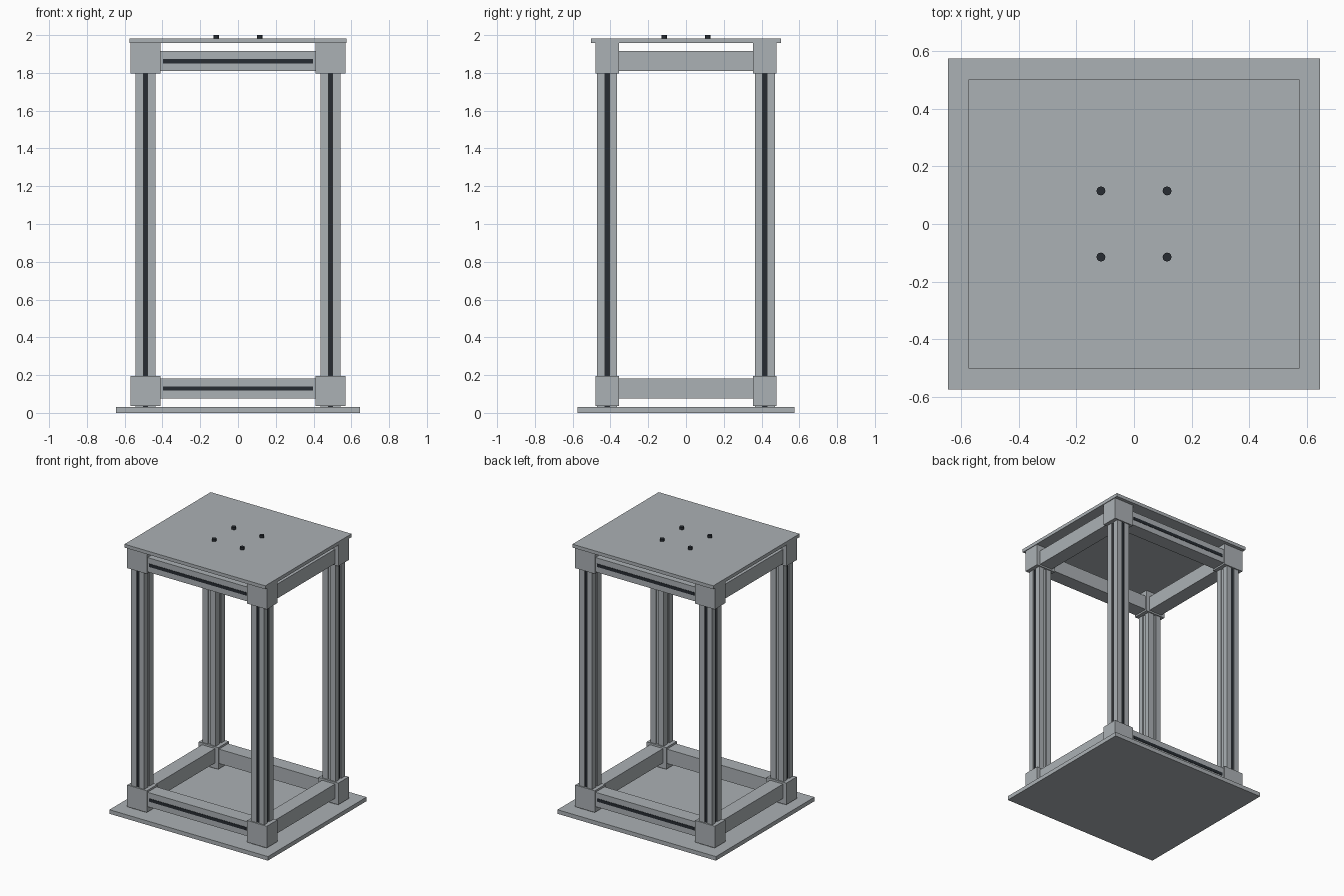
import bpy, bmesh, math
from mathutils import Vector, Matrix

cube = bpy.data.objects.get("Cube")
if cube:
    bpy.data.objects.remove(cube, do_unlink=True)


def make_material(name, rgb, rough):
    mat = bpy.data.materials.new(name)
    mat.use_nodes = True
    mat.diffuse_color = (*rgb, 1)
    bsdf = mat.node_tree.nodes["Principled BSDF"]
    bsdf.inputs["Base Color"].default_value = (*rgb, 1)
    bsdf.inputs["Roughness"].default_value = rough
    return mat


GREY = make_material("aluminium_grey", (0.41, 0.44, 0.46), 0.5)
DARK = make_material("slot_black", (0.02, 0.025, 0.032), 0.6)


def add_object(name, bm, *mats):
    bmesh.ops.recalc_face_normals(bm, faces=bm.faces)
    mesh = bpy.data.meshes.new(name)
    bm.to_mesh(mesh)
    bm.free()
    for mat in mats:
        mesh.materials.append(mat)
    obj = bpy.data.objects.new(name, mesh)
    bpy.context.collection.objects.link(obj)
    return obj


def box(name, center, size, mat):
    bm = bmesh.new()
    bmesh.ops.create_cube(bm, size=1, matrix=Matrix.Translation(center) @ Matrix.Diagonal((*size, 1)))
    return add_object(name, bm, mat)


# Main dimensions
POST_X, POST_Y = 0.49, 0.417      # post centres
BAR = 0.053                       # half width of posts and rails
BRACKET = (0.16, 0.122, 0.16)
BASE_TOP, CAP_BOTTOM, CAP_TOP = 0.03, 1.957, 1.982
LEVELS = {"lower": (0.116, 0.129), "upper": (1.877, 1.862)}   # bracket z, rail z


def slotted_post(name, sx, sy):
    """Square extrusion with a shallow groove on each side, dark on the outer sides."""
    groove, depth = 0.0115, 0.008
    side = [(-groove, -BAR), (-groove, -BAR + depth), (groove, -BAR + depth), (groove, -BAR), (BAR, -BAR)]
    bm = bmesh.new()
    ring = []
    for k in range(4):
        turn = Matrix.Rotation(k * math.pi / 2, 3, 'Z')
        ring += [bm.verts.new(turn @ Vector((x, y, BASE_TOP))) for x, y in side]
    base = bm.faces.new(ring)
    new = bmesh.ops.extrude_face_region(bm, geom=[base])["geom"]
    bmesh.ops.translate(bm, vec=(0, 0, CAP_BOTTOM - BASE_TOP),
                        verts=[v for v in new if isinstance(v, bmesh.types.BMVert)])
    bmesh.ops.recalc_face_normals(bm, faces=bm.faces)
    # Outer groove floors are dark
    for f in bm.faces:
        n, c = f.normal, f.calc_center_median()
        floor = abs(n.z) < 0.1 and abs(n.dot(c) - (BAR - depth)) < 0.001
        if floor and (n.x * sx > 0.5 or n.y * sy > 0.5):
            f.material_index = 1
    bmesh.ops.translate(bm, vec=(sx * POST_X, sy * POST_Y, 0), verts=bm.verts)
    return add_object(name, bm, GREY, DARK)


# Plates
box("base_plate", (0, 0, BASE_TOP / 2), (1.294, 1.15, BASE_TOP), GREY)
box("top_plate", (0, 0, (CAP_BOTTOM + CAP_TOP) / 2), (1.15, 1.006, CAP_TOP - CAP_BOTTOM), GREY)

# Posts and corner brackets
for sx, x_name in ((1, "left"), (-1, "right")):
    for sy, y_name in ((-1, "front"), (1, "back")):
        slotted_post(f"{y_name}_{x_name}_post", sx, sy)
        for level, (bz, _) in LEVELS.items():
            box(f"{level}_{y_name}_{x_name}_bracket", (sx * POST_X, sy * POST_Y, bz), BRACKET, GREY)

# Rails at both levels, with dark slot strips on the front and back
rail_x = 2 * POST_X - BRACKET[0]
rail_y = 2 * POST_Y - BRACKET[1]
for level, (_, rz) in LEVELS.items():
    for sy, y_name in ((-1, "front"), (1, "back")):
        box(f"{level}_{y_name}_rail", (0, sy * POST_Y, rz), (rail_x, 2 * BAR, 2 * BAR), GREY)
        box(f"{level}_{y_name}_slot", (0, sy * (POST_Y + BAR), rz), (0.796, 0.005, 0.023), DARK)
    for sx, x_name in ((1, "left"), (-1, "right")):
        box(f"{level}_{x_name}_rail", (sx * POST_X, 0, rz), (2 * BAR, rail_y, 2 * BAR), GREY)

# Four bolts on the top plate
for i, (sx, sy) in enumerate(((-1, -1), (1, -1), (1, 1), (-1, 1))):
    bm = bmesh.new()
    bmesh.ops.create_cone(bm, cap_ends=True, segments=12, radius1=0.0155, radius2=0.0155, depth=0.022,
                          matrix=Matrix.Translation((sx * 0.115, sy * 0.115, 1.989)))
    add_object(f"top_bolt_{i + 1}", bm, DARK)
